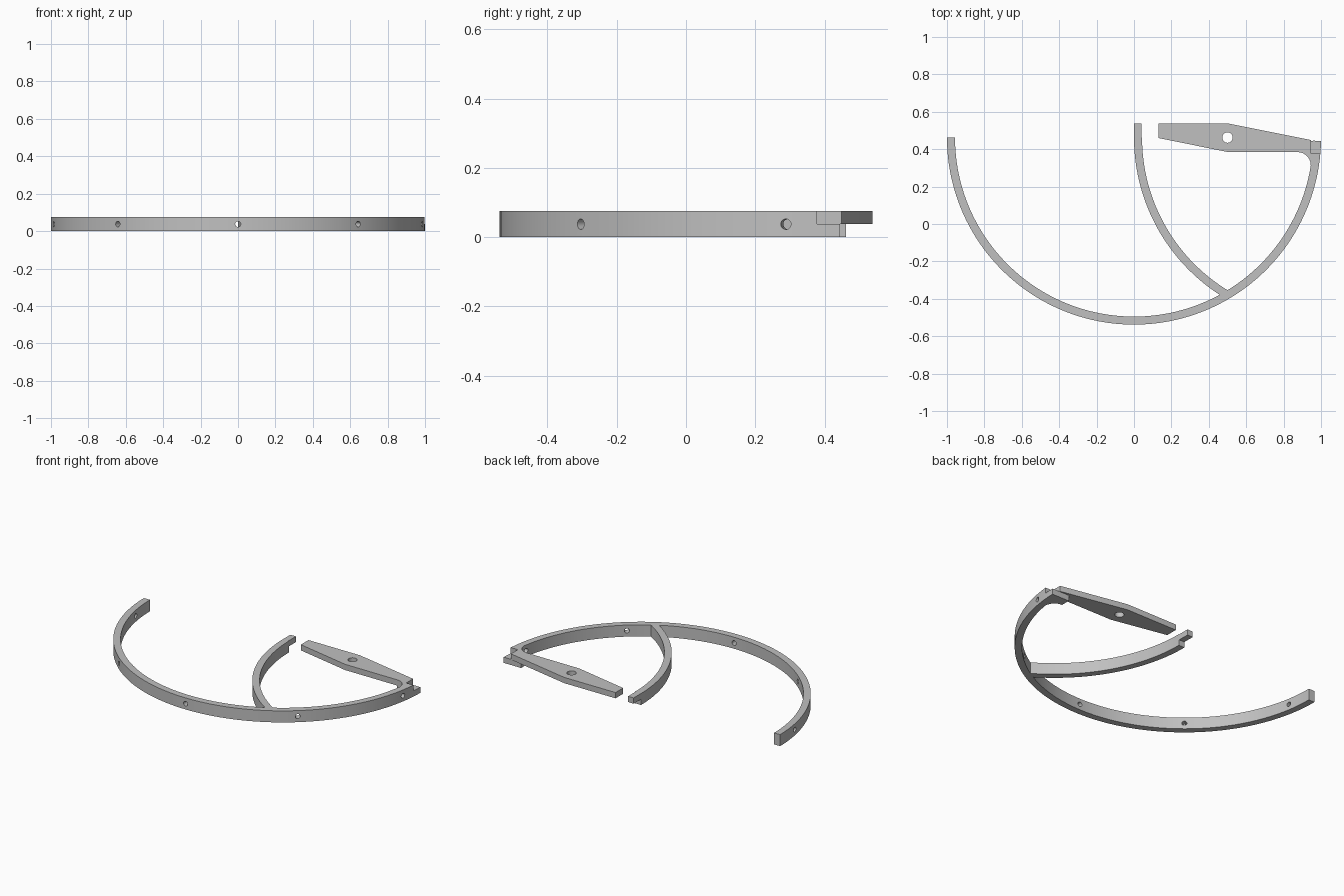
import bpy, bmesh
from math import cos, sin, radians
from mathutils import Matrix, Vector

old = bpy.data.objects.get("Cube")
if old:
    bpy.data.objects.remove(old)

H = 0.075          # full height
MID = H / 2        # half-lap level
CY = 0.462         # y of the arc centres
R_OUT, R_IN = 1.0, 0.957

grey = bpy.data.materials.new("light grey")
grey.use_nodes = True
grey.diffuse_color = (0.53, 0.53, 0.53, 1)
grey.node_tree.nodes["Principled BSDF"].inputs["Base Color"].default_value = (0.53, 0.53, 0.53, 1)


def arc(cx, cy, r, a0, a1, n):
    angles = [radians(a0 + (a1 - a0) * i / n) for i in range(n + 1)]
    return [(cx + r * cos(a), cy + r * sin(a)) for a in angles]


def prism(name, outline, z0, z1):
    """Extrude a closed outline between two heights."""
    bm = bmesh.new()
    face = bm.faces.new([bm.verts.new((x, y, z0)) for x, y in outline])
    top = bmesh.ops.extrude_face_region(bm, geom=[face])["geom"]
    bmesh.ops.translate(bm, vec=(0, 0, z1 - z0),
                        verts=[v for v in top if isinstance(v, bmesh.types.BMVert)])
    bmesh.ops.recalc_face_normals(bm, faces=bm.faces)
    mesh = bpy.data.meshes.new(name)
    bm.to_mesh(mesh)
    bm.free()
    mesh.materials.append(grey)
    ob = bpy.data.objects.new(name, mesh)
    bpy.context.collection.objects.link(ob)
    return ob


def box(name, x0, x1, y0, y1, z0, z1):
    return prism(name, [(x0, y0), (x1, y0), (x1, y1), (x0, y1)], z0, z1)


def drill(name, location, direction, radius, depth):
    bpy.ops.mesh.primitive_cylinder_add(vertices=24, radius=radius, depth=depth)
    ob = bpy.context.object
    ob.name = name
    turn = Vector((0, 0, 1)).rotation_difference(Vector(direction)).to_matrix().to_4x4()
    ob.matrix_world = Matrix.Translation(location) @ turn
    ob.data.materials.append(grey)
    return ob


def cut(target, cutters):
    """Subtract the cutters, bake the result and remove the cutters."""
    for c in cutters:
        c.hide_render = True
        m = target.modifiers.new("cut", 'BOOLEAN')
        m.operation, m.solver, m.object = 'DIFFERENCE', 'EXACT', c
    bpy.context.view_layer.update()
    graph = bpy.context.evaluated_depsgraph_get()
    mesh = bpy.data.meshes.new_from_object(target.evaluated_get(graph))
    target.modifiers.clear()
    target.data = mesh
    for c in cutters:
        bpy.data.objects.remove(c)


# Large half ring with five radial holes and a half-lap notch at one end
ring = prism("outer_ring", arc(0, CY, R_OUT, 180, 359, 90) + arc(0, CY, R_IN, 359, 180, 90), 0, H)
cutters = [box("notch_cutter", 0.945, 1.1, 0.378, 0.6, MID, 0.2)]
for k in range(-2, 3):
    a = radians(270 + 40 * k)
    d = Vector((cos(a), sin(a), 0))
    cutters.append(drill("hole_cutter", d * 0.98 + Vector((0, CY, MID)), d, 0.015, 0.15))
cut(ring, cutters)

# Inner curved rib with its upper half-lap tab
rib = prism("inner_rib", arc(1, CY, R_OUT, 180, 239.5, 32) + arc(1, CY, R_IN, 239.5, 180, 32), 0, H)
tab = box("rib_tab", 0, 0.04, 0.45, 0.538, MID, H)

# Tapered pointer arm in the upper half, with a pivot hole
fillet = arc(0.875, 0.314, 0.07, 90, 0, 12)
arm = prism("pointer_arm",
            [(0.13, 0.538), (0.13, 0.46), (0.5, 0.385)] + fillet
            + [(0.955, 0.314), (0.955, 0.378), (0.945, 0.378), (0.945, 0.449), (0.5, 0.538)],
            MID, H)
cut(arm, [drill("pivot_cutter", (0.5, CY, MID), (0, 0, 1), 0.028, 0.3)])

# Filleted corner block under the arm
corner = prism("corner_block", fillet + [(0.96, 0.314), (0.96, 0.445), (0.875, 0.445)], 0, MID)

# Smooth curved walls, sharp edges elsewhere
bpy.ops.object.select_all(action='DESELECT')
for ob in (ring, rib, tab, arm, corner):
    ob.select_set(True)
bpy.context.view_layer.objects.active = ring
bpy.ops.object.shade_smooth_by_angle(angle=radians(30))
